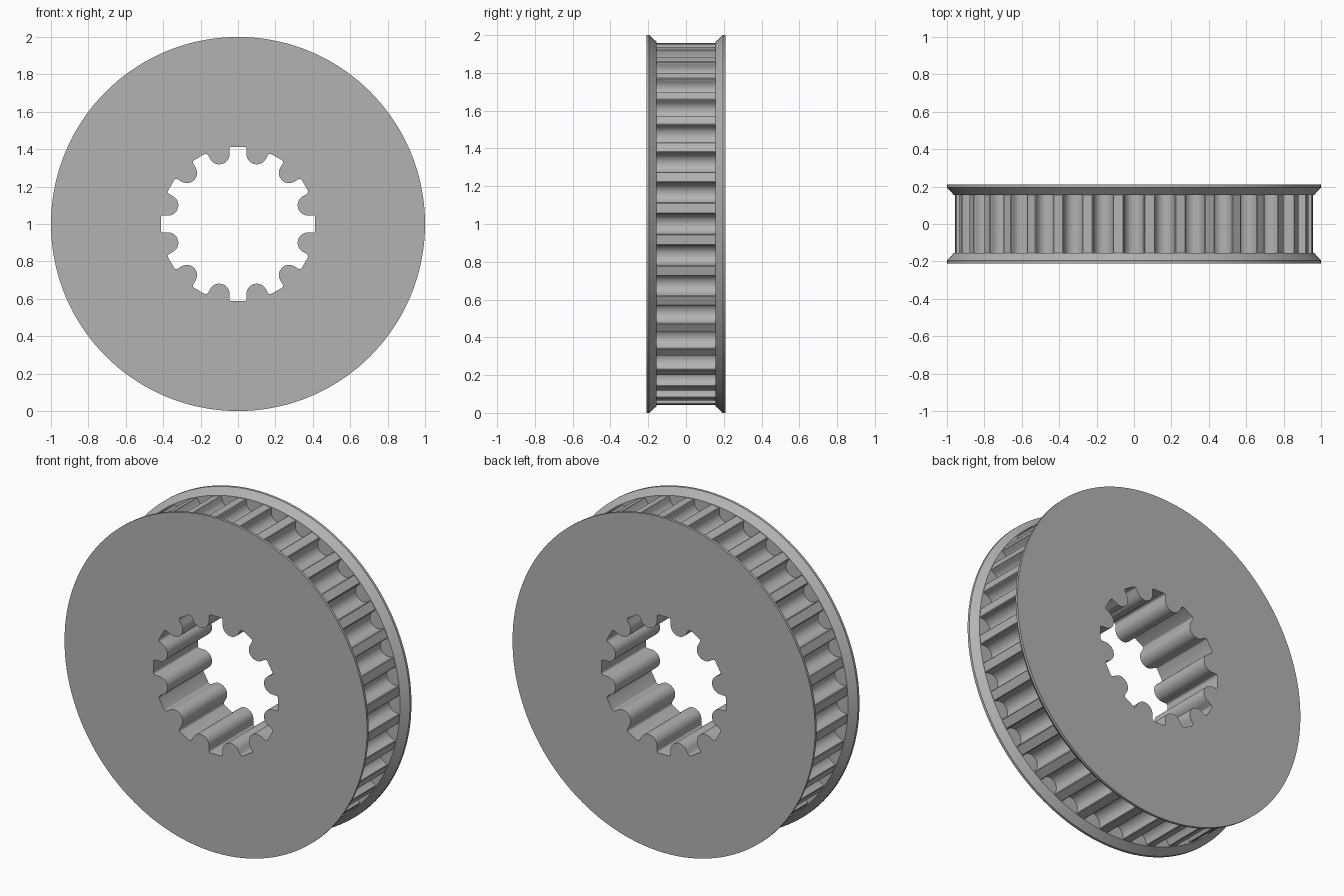
import bpy, bmesh
from math import sin, cos, pi, radians, sqrt
from mathutils import Matrix, Vector

if "Cube" in bpy.data.objects:
    bpy.data.objects.remove(bpy.data.objects["Cube"])

TEETH, SPLINES, RIM_STEPS = 36, 12, 144
HALF_WIDTH, RIM_EDGE, GROOVE_END = 0.21, 0.195, 0.155
RIM_R, ROOT_R, LAND_R = 1.0, 0.963, 0.96


def repeat(points, count):
    """Repeat a local (sideways, outward) profile clockwise around the axis."""
    out = []
    for i in range(count):
        a = 2 * pi * i / count
        out += [(s * cos(a) + r * sin(a), r * cos(a) - s * sin(a)) for s, r in points]
    return out


def circle(radius):
    return repeat([(0, radius)], RIM_STEPS)


def arc(s, r, radius, start, end, steps):
    angles = [radians(start + (end - start) * i / steps) for i in range(steps + 1)]
    return [(s + radius * cos(a), r + radius * sin(a)) for a in angles]


def groove_profile():
    """One round-bottomed belt groove, then the middle of the next land."""
    half = 0.059
    edge = [(half, sqrt(LAND_R ** 2 - half ** 2)), (0.0545, 0.955), (0.0525, 0.949)]
    left = [(-s, r) for s, r in edge]
    mid = pi / TEETH
    return (left + arc(0, 0.941, 0.052, 180, 360, 14) + edge[::-1]
            + [(LAND_R * sin(mid), LAND_R * cos(mid))])


def spline_profile():
    """One slot of the bore, then the rounded lobe beside it."""
    lobe_r, radius, fillet = 0.387, 0.055, 0.013
    a = pi / SPLINES
    s, r = lobe_r * sin(a), lobe_r * cos(a)
    wall, top = s - radius, 0.413
    right = arc(wall - fillet, top - fillet, fillet, 90, 0, 4)
    left = [(-x, y) for x, y in right[::-1]]
    return left + right + arc(s, r, radius, 180, 330, 16)


bm = bmesh.new()


def add_loop(points, y):
    verts = [bm.verts.new((x, y, z + 1)) for x, z in points]
    for a, b in zip(verts, verts[1:] + verts[:1]):
        bm.edges.new((a, b))
    return verts


def wall(a, b):
    n = len(a)
    for i in range(n):
        j = (i + 1) % n
        bm.faces.new((a[i], a[j], b[j], b[i]))


def fill(outer, inner, side):
    edges = [bm.edges.get((lp[i - 1], lp[i])) for lp in (outer, inner) for i in range(len(lp))]
    bmesh.ops.triangle_fill(bm, use_beauty=True, edges=edges, normal=Vector((0, side, 0)))


# Flanges, with flat ends and bevelled inner lips
ends = []
for side in (-1, 1):
    bore = add_loop(repeat(spline_profile(), SPLINES), side * HALF_WIDTH)
    rim = add_loop(circle(RIM_R), side * HALF_WIDTH)
    lip = add_loop(circle(RIM_R), side * RIM_EDGE)
    root = add_loop(circle(ROOT_R), side * GROOVE_END)
    teeth = add_loop(repeat(groove_profile(), TEETH), side * GROOVE_END)
    fill(rim, bore, side)
    wall(rim, lip)
    wall(lip, root)
    fill(root, teeth, -side)
    ends.append((bore, teeth))

# Splined bore and toothed belt face run between the flanges
wall(ends[0][0], ends[1][0])
wall(ends[0][1], ends[1][1])
bmesh.ops.recalc_face_normals(bm, faces=bm.faces[:])

mesh = bpy.data.meshes.new("toothed_pulley")
bm.to_mesh(mesh)
bm.free()
pulley = bpy.data.objects.new("toothed_pulley", mesh)
bpy.context.collection.objects.link(pulley)

# Plain grey metal
grey = bpy.data.materials.new("plain_grey")
grey.use_nodes = True
colour = (0.45, 0.45, 0.45, 1)
grey.diffuse_color = colour
grey.node_tree.nodes["Principled BSDF"].inputs["Base Color"].default_value = colour
mesh.materials.append(grey)

bpy.ops.object.select_all(action="DESELECT")
pulley.select_set(True)
bpy.context.view_layer.objects.active = pulley
bpy.ops.object.shade_smooth_by_angle(angle=radians(28))
